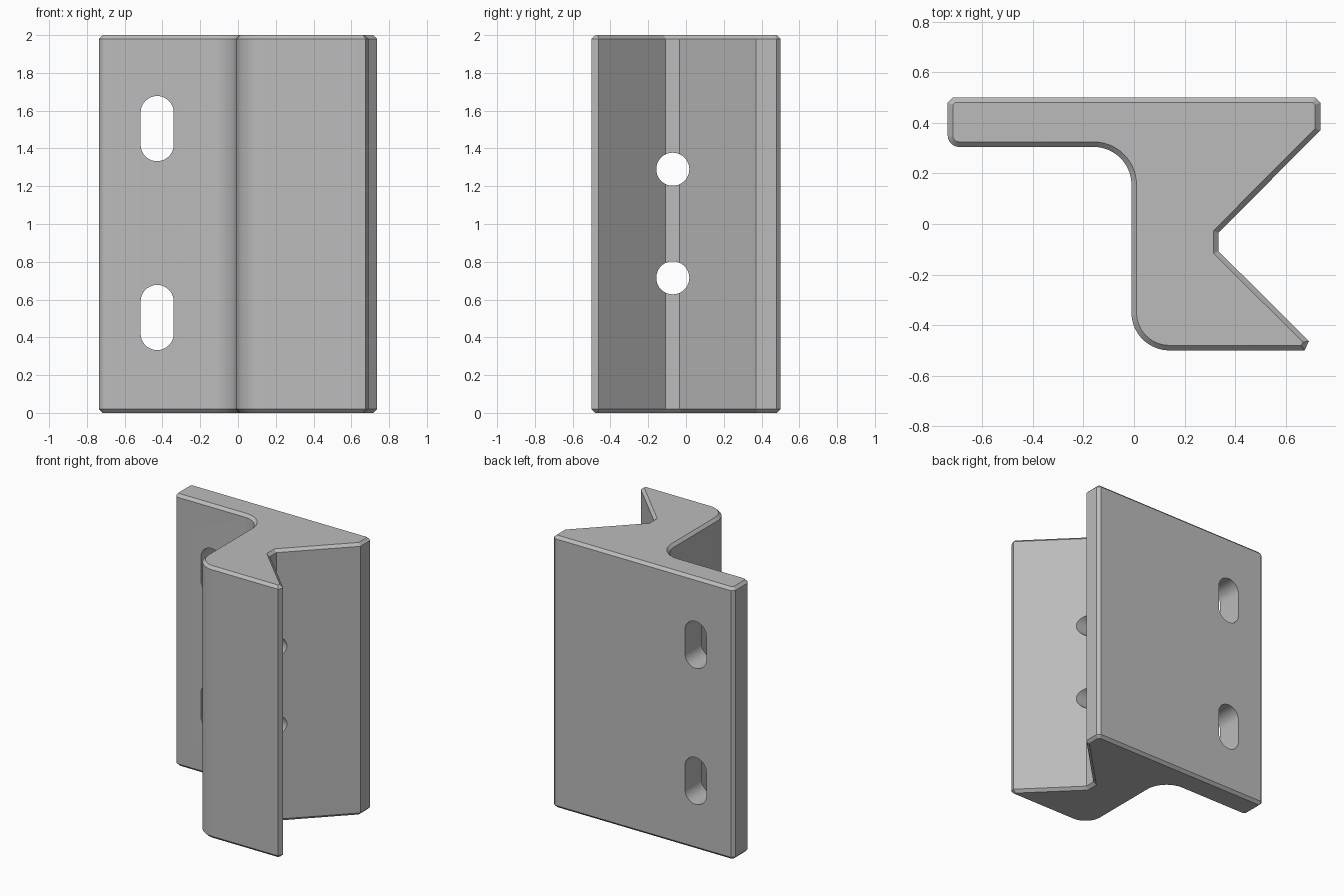
import bpy, bmesh, math
from mathutils import Vector

if "Cube" in bpy.data.objects:
    bpy.data.objects.remove(bpy.data.objects["Cube"])

H, C = 2.0, 0.02  # height and edge chamfer


def arc(cx, cy, r, a0, a1, n):
    return [(cx + r * math.cos(math.radians(a0 + (a1 - a0) * i / n)),
             cy + r * math.sin(math.radians(a0 + (a1 - a0) * i / n))) for i in range(n + 1)]


def inset(pts, d):
    # mitred inward offset of a counter-clockwise outline
    out = []
    for i, p in enumerate(pts):
        p = Vector(p)
        a = (p - Vector(pts[i - 1])).normalized()
        b = (Vector(pts[(i + 1) % len(pts)]) - p).normalized()
        n1, n2 = Vector((-a.y, a.x)), Vector((-b.y, b.x))
        out.append(tuple(p + (n1 + n2) * d / (1 + n1.dot(n2))))
    return out


def loft(name, rings, mat):
    # stack of matching 3D rings, capped at both ends
    bm = bmesh.new()
    vs = [[bm.verts.new(p) for p in r] for r in rings]
    n = len(vs[0])
    for lo, hi in zip(vs, vs[1:]):
        for i in range(n):
            j = (i + 1) % n
            bm.faces.new((lo[i], lo[j], hi[j], hi[i]))
    bm.faces.new(vs[0][::-1])
    bm.faces.new(vs[-1])
    bmesh.ops.recalc_face_normals(bm, faces=bm.faces)
    me = bpy.data.meshes.new(name)
    bm.to_mesh(me)
    bm.free()
    me.materials.append(mat)
    ob = bpy.data.objects.new(name, me)
    bpy.context.collection.objects.link(ob)
    return ob


grey = bpy.data.materials.new("metal grey")
grey.diffuse_color = (0.5, 0.5, 0.5, 1)
grey.use_nodes = True
grey.node_tree.nodes["Principled BSDF"].inputs["Base Color"].default_value = grey.diffuse_color

# bracket outline, counter-clockwise
outline = ([(0.737, 0.37), (0.737, 0.48), (0.717, 0.5), (-0.717, 0.5), (-0.737, 0.48)]
           + arc(-0.692, 0.35, 0.045, 180, 270, 8)       # rounded flange corner
           + arc(-0.16, 0.155, 0.15, 90, 0, 20)          # inner fillet
           + arc(0.14, -0.35, 0.15, 180, 270, 20)        # outer round
           + [(0.675, -0.5), (0.692, -0.463),            # lower lip
              (0.335, -0.108), (0.335, -0.034)])         # notch floor
small = inset(outline, C)
bracket = loft("bracket_body", [[(x, y, z) for x, y in ring] for ring, z in
               ((small, 0), (outline, C), (outline, H - C), (small, H))], grey)

# cutters: two slots through the flange, two round holes through the web
R = 0.0875
cutters = []
for z in (0.505, 1.505):
    prof = arc(-0.428, z + 0.085, R, 0, 180, 20) + arc(-0.428, z - 0.085, R, 180, 360, 20)
    cutters.append(loft("slot_cutter", [[(x, y, zz) for x, zz in prof] for y in (0.2, 0.6)], grey))
for z in (0.715, 1.29):
    prof = arc(-0.07, z, R, 0, 360, 40)[:-1]
    cutters.append(loft("hole_cutter", [[(x, y, zz) for y, zz in prof] for x in (-0.2, 0.6)], grey))

bpy.context.view_layer.objects.active = bracket
for c in cutters:
    m = bracket.modifiers.new("cut", "BOOLEAN")
    m.object, m.operation, m.solver = c, "DIFFERENCE", "EXACT"
    bpy.ops.object.modifier_apply(modifier=m.name)
    bpy.data.objects.remove(c)

bracket.select_set(True)
bpy.ops.object.shade_smooth_by_angle(angle=math.radians(20))
